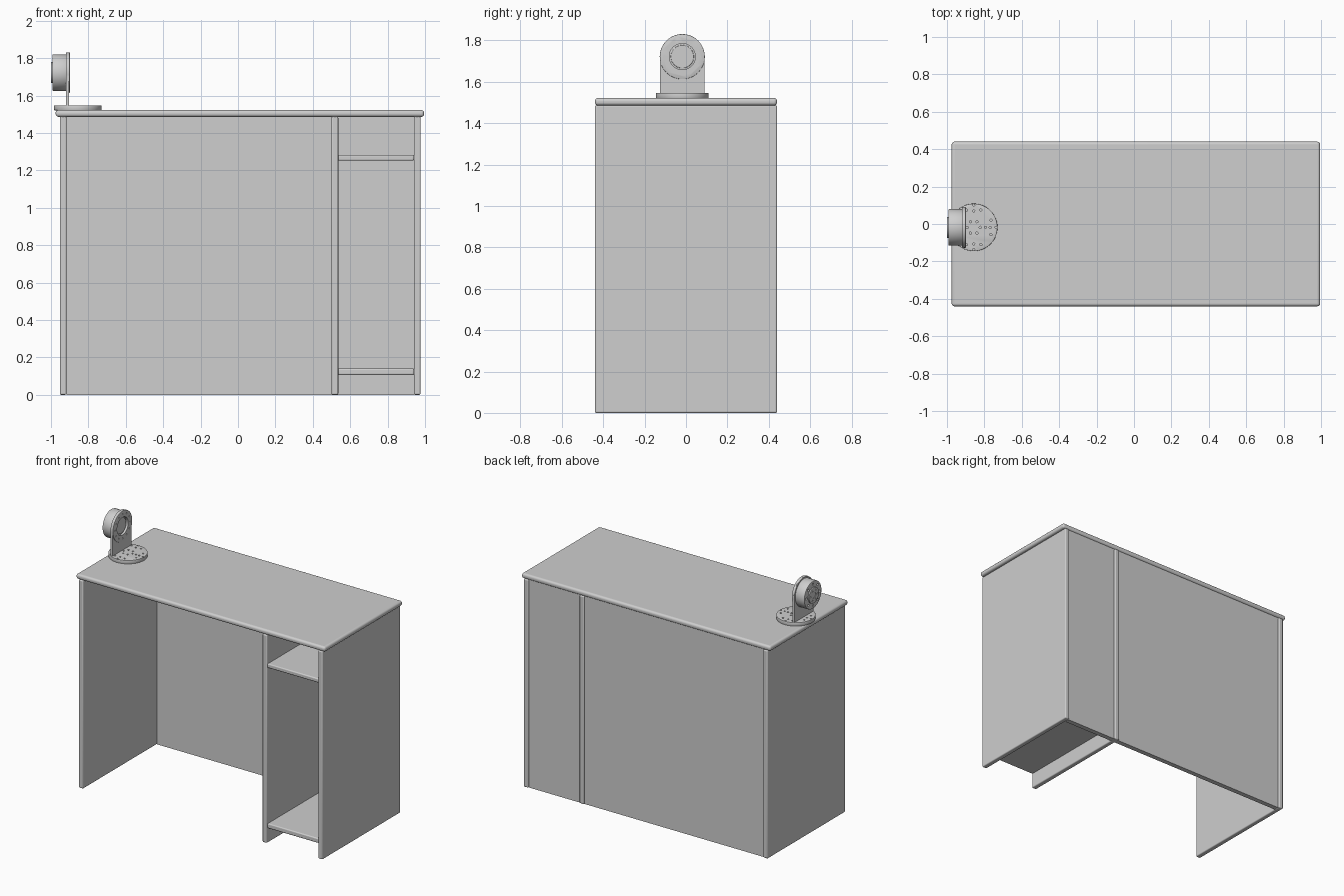
import bpy, bmesh, math
from mathutils import Matrix, Vector

cube = bpy.data.objects.get("Cube")
if cube:
    bpy.data.objects.remove(cube, do_unlink=True)

# One grey finish for the whole model
grey = bpy.data.materials.new("plain_grey")
grey.use_nodes = True
grey.diffuse_color = (0.62, 0.62, 0.62, 1)
grey.node_tree.nodes["Principled BSDF"].inputs["Base Color"].default_value = grey.diffuse_color


def make(name, bm, bevel=0, segments=2):
    bmesh.ops.recalc_face_normals(bm, faces=bm.faces)
    mesh = bpy.data.meshes.new(name)
    bm.to_mesh(mesh)
    bm.free()
    mesh.materials.append(grey)
    ob = bpy.data.objects.new(name, mesh)
    bpy.context.collection.objects.link(ob)
    if bevel:
        mod = ob.modifiers.new("rounded_edges", "BEVEL")
        mod.width, mod.segments = bevel, segments
    return ob


def box(name, x, y, z, bevel=0.007, segments=3):
    bm = bmesh.new()
    bmesh.ops.create_cube(bm, size=1)
    for v in bm.verts:
        v.co = [lo + (c + 0.5) * (hi - lo) for c, (lo, hi) in zip(v.co, (x, y, z))]
    return make(name, bm, bevel, segments)


def add_disc(bm, centre, radius, depth, axis, sides=48):
    turn = Matrix.Rotation(math.pi / 2, 4, "Y") if axis == "X" else Matrix()
    bmesh.ops.create_cone(bm, cap_ends=True, segments=sides, radius1=radius,
                          radius2=radius, depth=depth,
                          matrix=Matrix.Translation(centre) @ turn)


def disc(name, centre, radius, depth, axis, bevel=0):
    bm = bmesh.new()
    add_disc(bm, centre, radius, depth, axis)
    ob = make(name, bm, bevel)
    if bevel:
        ob.modifiers[0].limit_method = "ANGLE"
    return ob


def ring(count, radius, start=0):
    return [(radius * math.cos(start + math.tau * i / count),
             radius * math.sin(start + math.tau * i / count)) for i in range(count)]


def cut(ob, holes, axis):
    # holes: (centre, radius, depth); cut them and keep the finished mesh
    bm = bmesh.new()
    for centre, radius, depth in holes:
        add_disc(bm, centre, radius, depth, axis, 48 if radius > 0.02 else 12)
    cutter = make("hole_cutter", bm)
    cutter.hide_render = True
    mod = ob.modifiers.new("holes", "BOOLEAN")
    mod.operation, mod.solver, mod.object = "DIFFERENCE", "EXACT", cutter
    bpy.context.view_layer.update()
    done = bpy.data.meshes.new_from_object(
        ob.evaluated_get(bpy.context.evaluated_depsgraph_get()))
    ob.modifiers.clear()
    ob.data = done
    bpy.data.objects.remove(cutter, do_unlink=True)


# Desk top and upright panels
DEPTH = (-0.44, 0.44)
box("desk_top", (-0.975, 0.995), DEPTH, (1.486, 1.522), 0.015, 5)
for name, x in (("right_side_panel", (-0.953, -0.917)),
                ("cupboard_divider", (0.5, 0.536)),
                ("left_side_panel", (0.94, 0.976))):
    box(name, x, DEPTH, (0, 1.487))
box("back_panel", (-0.918, 0.941), (0.395, 0.43), (0, 1.487), 0)

# Cupboard shelves
for name, z in (("upper_shelf", (1.252, 1.282)), ("lower_shelf", (0.106, 0.14))):
    box(name, (0.535, 0.941), (-0.435, 0.396), z)

# Round mounting base with drilled holes
BX, CY, TOP = -0.857, -0.018, 1.522
base = disc("mount_base", (BX, CY, TOP + 0.012), 0.127, 0.026, "Z", 0.002)
spots = ring(4, 0.119) + ring(4, 0.088) + ring(8, 0.1, math.pi / 8) + ring(6, 0.035)
spots += [(0.063, 0)]
cut(base, [((BX + u, CY + v, TOP + 0.025), 0.006, 0.024) for u, v in spots], "Z")

# Upright bracket: straight sides and a round head
PX, CZ, HALF = -0.92, 1.722, 0.108
bm = bmesh.new()
outline = [(-HALF, TOP + 0.02), (HALF, TOP + 0.02)]
outline += [(HALF * math.cos(math.pi * i / 24), CZ + HALF * math.sin(math.pi * i / 24))
            for i in range(25)]
face = bm.faces.new([bm.verts.new((PX, CY + u, w)) for u, w in outline])
grown = bmesh.ops.extrude_face_region(bm, geom=[face])["geom"]
bmesh.ops.translate(bm, vec=Vector((0.016, 0, 0)),
                    verts=[g for g in grown if isinstance(g, bmesh.types.BMVert)])
bracket = make("bracket", bm)
cut(bracket, [((PX + 0.008, CY, CZ), 0.064, 0.1)], "X")

# Raised flange around the bracket head, with bolt holes
flange = disc("flange", (PX + 0.013, CY, CZ), HALF + 0.001, 0.015, "X", 0.002)
bolts = [((PX + 0.021, CY + u, CZ + v), 0.005, 0.014) for u, v in ring(12, 0.086)]
cut(flange, [((PX + 0.01, CY, CZ), 0.063, 0.1)] + bolts, "X")

# Drum behind the bracket, with a hub seen through the opening
drum = disc("drum", (-0.954, CY, CZ), 0.098, 0.076, "X", 0.005)
cut(drum, [((-0.992, CY + u, CZ + v), 0.008, 0.024) for u, v in ring(8, 0.076)], "X")
disc("drum_hub", (PX + 0.002, CY, CZ), 0.056, 0.016, "X", 0.002)
cap = disc("drum_cap", (-0.994, CY, CZ), 0.056, 0.012, "X", 0.002)
cut(cap, [((-1.0, CY + u, CZ + v), 0.006, 0.008) for u, v in ring(6, 0.038)]
    + [((-1.0, CY, CZ), 0.021, 0.008)], "X")

# Smooth shading with sharp edges kept
for ob in bpy.context.scene.objects:
    if ob.type == "MESH":
        ob.select_set(True)
        bpy.context.view_layer.objects.active = ob
bpy.ops.object.shade_smooth_by_angle(angle=math.radians(35))
